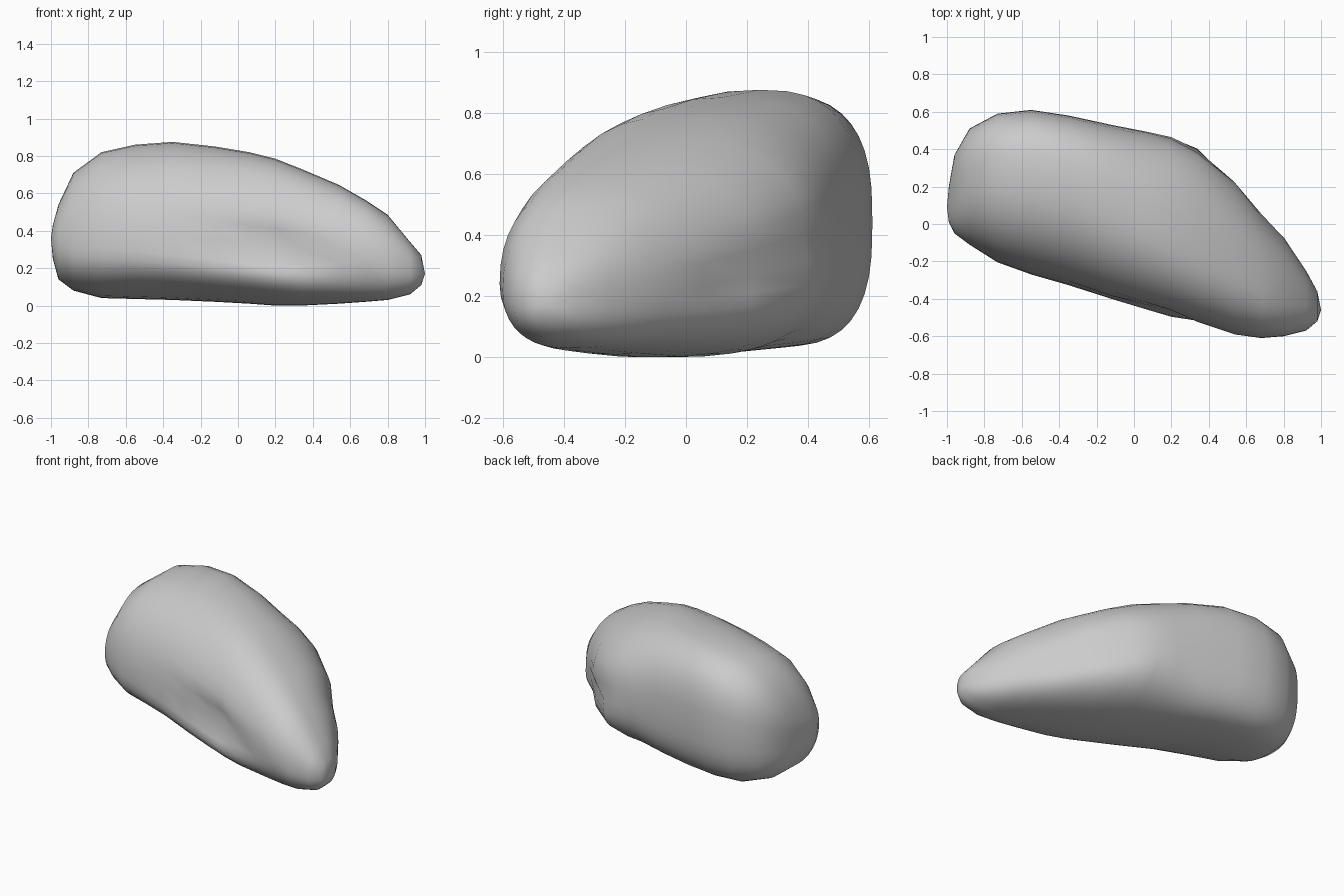
import bpy, bmesh, math

# Cross-sections along x: x, front y, back y, bottom z, top z, ridge y, height of widest front, of widest back
SECTIONS = [
    (-0.99, 0.01, 0.20, 0.25, 0.43, 0.11, 0.34, 0.36),
    (-0.96, -0.05, 0.37, 0.14, 0.54, 0.17, 0.33, 0.37),
    (-0.88, -0.11, 0.51, 0.08, 0.71, 0.24, 0.31, 0.40),
    (-0.73, -0.205, 0.59, 0.04, 0.82, 0.29, 0.30, 0.43),
    (-0.55, -0.27, 0.61, 0.035, 0.86, 0.29, 0.29, 0.44),
    (-0.35, -0.33, 0.58, 0.03, 0.875, 0.24, 0.27, 0.43),
    (-0.12, -0.41, 0.53, 0.02, 0.85, 0.12, 0.24, 0.40),
    (0.06, -0.465, 0.495, 0.01, 0.82, 0.02, 0.22, 0.37),
    (0.20, -0.505, 0.465, 0.0, 0.785, -0.06, 0.21, 0.34),
    (0.34, -0.545, 0.41, 0.0, 0.73, -0.14, 0.21, 0.31),
    (0.54, -0.595, 0.24, 0.01, 0.645, -0.25, 0.23, 0.27),
    (0.68, -0.61, 0.06, 0.02, 0.565, -0.34, 0.24, 0.23),
    (0.80, -0.60, -0.07, 0.03, 0.485, -0.39, 0.22, 0.20),
    (0.92, -0.57, -0.25, 0.06, 0.34, -0.42, 0.20, 0.19),
    (0.98, -0.52, -0.36, 0.11, 0.27, -0.45, 0.18, 0.18),
]
SIDES = 40


def bump(d, width):
    return math.exp(-(d / width) ** 2)


def crease(d):
    """Tight above the crease, sloping out below it."""
    return bump(d, 0.07 if d > 0 else 0.10)


def ring(x, y0, y1, z0, z1, yr, zf, zb):
    """Four rounded quarter arcs joined around the ridge."""
    pts = []
    for i in range(SIDES):
        a = 2 * math.pi * i / SIDES
        c, s = math.cos(a), math.sin(a)
        if c < 0:
            n = 2.2 if s > 0 else 2.3
        else:
            n = 2.8 if x < 0 else 2.5
        u = math.copysign(abs(c) ** (2 / n), c)
        v = math.copysign(abs(s) ** (2 / n), s)
        y = yr + u * ((yr - y0) if c < 0 else (y1 - yr))
        side = zf if c < 0 else zb
        mid = side * abs(u) + 0.5 * (zf + zb) * (1 - abs(u))
        z = mid + v * ((z1 - mid) if s > 0 else (mid - z0))
        px = x
        # Hollow above the front ledge, and a smaller one on the back
        if c < 0:
            line = 0.34 - 0.5 * max(0, x - 0.2)
            y += 0.08 * abs(u) * bump(x - 0.2, 0.33) * crease(z - line)
        else:
            line = 0.31 - 0.6 * (x - 0.48)
            k = 0.035 * u * bump(x - 0.48, 0.19) * crease(z - line)
            y -= k
            px -= 0.7 * k
        pts.append((px, y, z))
    return pts


# Boulder skin
bm = bmesh.new()
rings = [[bm.verts.new(p) for p in ring(*s)] for s in SECTIONS]
for r0, r1 in zip(rings, rings[1:]):
    for i in range(SIDES):
        j = (i + 1) % SIDES
        bm.faces.new((r0[i], r0[j], r1[j], r1[i]))

# Blunt ends
for r, tip in ((rings[0], (-1.0, 0.09, 0.36)), (rings[-1], (1.0, -0.46, 0.17))):
    t = bm.verts.new(tip)
    for i in range(SIDES):
        bm.faces.new((r[i], r[(i + 1) % SIDES], t))
bmesh.ops.recalc_face_normals(bm, faces=bm.faces)
for f in bm.faces:
    f.smooth = True

mesh = bpy.data.meshes.new("boulder")
bm.to_mesh(mesh)
bm.free()
boulder = bpy.data.objects.new("boulder", mesh)
bpy.context.collection.objects.link(boulder)
